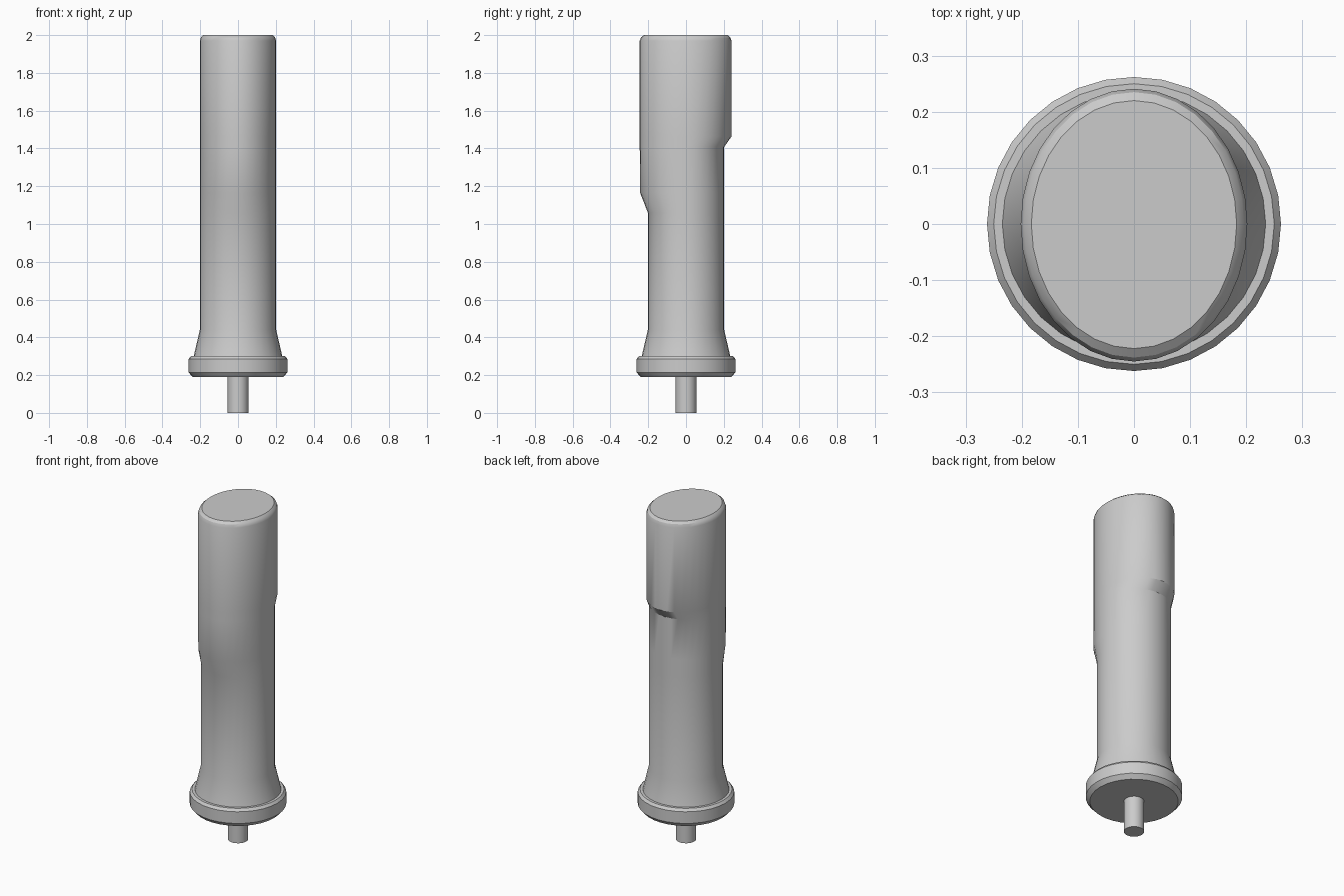
import bpy
import bmesh
import math

SIDES = 32

cube = bpy.data.objects.get("Cube")
if cube:
    bpy.data.objects.remove(cube, do_unlink=True)

grey = bpy.data.materials.new("plain grey")
grey.use_nodes = True
colour = (0.6, 0.6, 0.6, 1)
grey.diffuse_color = colour
grey.node_tree.nodes["Principled BSDF"].inputs["Base Color"].default_value = colour


def loft(name, rings):
    """Skin a capped solid through rings of (z, side radius, front radius, back radius)."""
    bm = bmesh.new()
    loops = []
    for z, side, front, back in rings:
        loop = []
        for i in range(SIDES):
            a = 2 * math.pi * i / SIDES
            depth = back if math.sin(a) > 0 else front
            loop.append(bm.verts.new((side * math.cos(a), depth * math.sin(a), z)))
        loops.append(loop)
    for low, high in zip(loops, loops[1:]):
        for i in range(SIDES):
            j = (i + 1) % SIDES
            bm.faces.new((low[i], low[j], high[j], high[i]))
    bm.faces.new(loops[0][::-1])
    bm.faces.new(loops[-1])
    bmesh.ops.recalc_face_normals(bm, faces=bm.faces)
    mesh = bpy.data.meshes.new(name)
    bm.to_mesh(mesh)
    bm.free()
    mesh.materials.append(grey)
    obj = bpy.data.objects.new(name, mesh)
    bpy.context.collection.objects.link(obj)
    bpy.ops.object.select_all(action="DESELECT")
    obj.select_set(True)
    bpy.context.view_layer.objects.active = obj
    bpy.ops.object.shade_smooth_by_angle(angle=math.radians(30))


def lathe(name, profile):
    loft(name, [(z, r, r, r) for z, r in profile])


# Thin pin under the base
lathe("bottom_pin", [(0, 0.055), (0.2, 0.055)])

# Chamfered base collar
lathe("base_collar", [(0.19, 0.24), (0.215, 0.262), (0.285, 0.262), (0.3, 0.25)])

# Grip: flared foot, swelling at the front, then a higher step at the back
loft("grip_body", [
    (0.29, 0.237, 0.237, 0.237),
    (0.44, 0.202, 0.202, 0.202),
    (1.06, 0.202, 0.202, 0.202),
    (1.165, 0.202, 0.243, 0.202),
    (1.408, 0.202, 0.245, 0.202),
    (1.463, 0.202, 0.245, 0.241),
    (1.97, 0.202, 0.245, 0.241),
    (1.988, 0.196, 0.238, 0.235),
    (2.0, 0.183, 0.222, 0.22),
])
